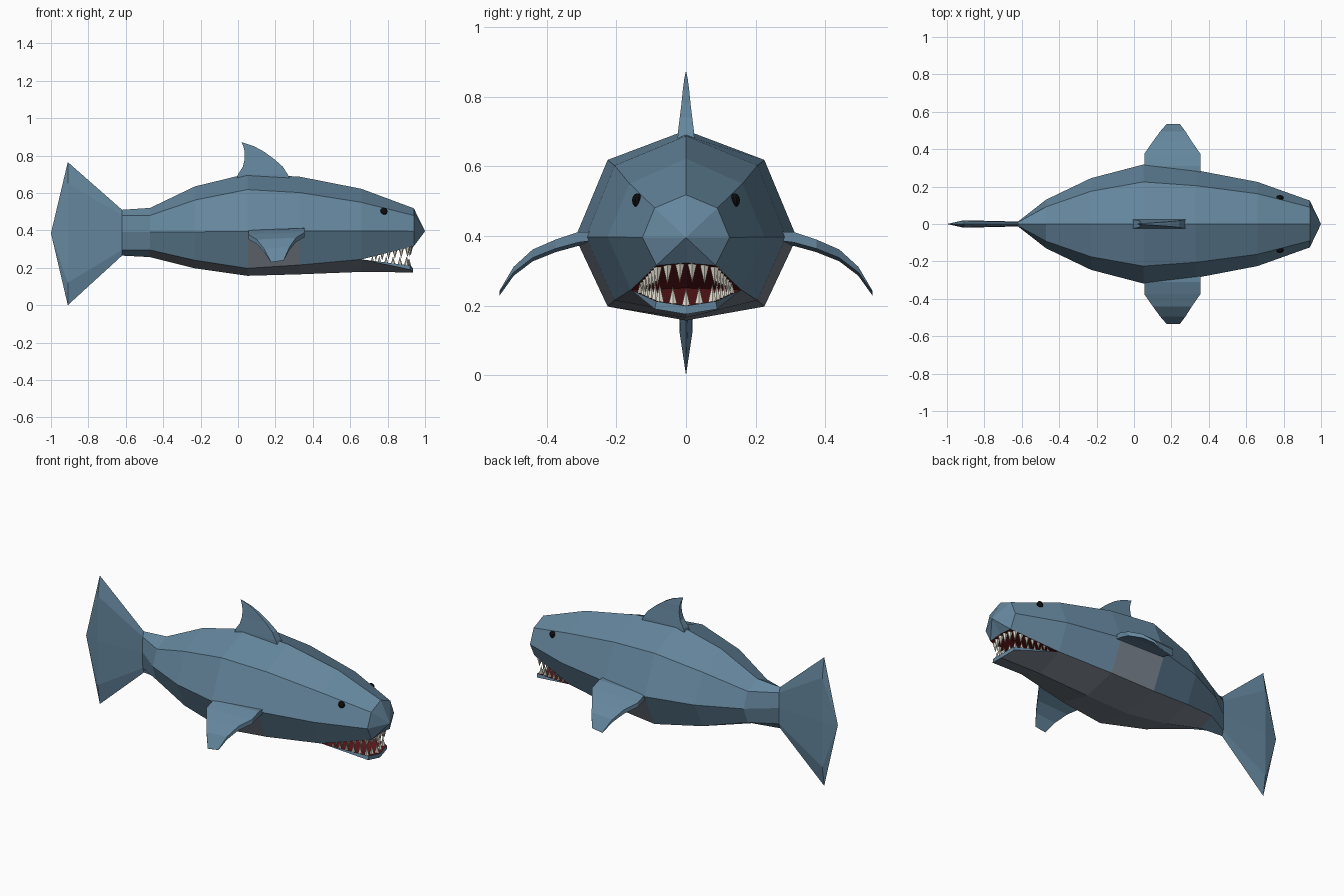
import bpy, bmesh
from mathutils import Vector

if "Cube" in bpy.data.objects:
    bpy.data.objects.remove(bpy.data.objects["Cube"])


def material(name, r, g, b):
    m = bpy.data.materials.new(name)
    m.diffuse_color = (r, g, b, 1)
    m.use_nodes = True
    m.node_tree.nodes["Principled BSDF"].inputs["Base Color"].default_value = m.diffuse_color
    return m


SKIN = material("skin", 0.13, 0.24, 0.34)
BELLY = material("belly", 0.19, 0.22, 0.26)
MOUTH = material("mouth_red", 0.12, 0.01, 0.012)
TOOTH = material("tooth_ivory", 0.75, 0.72, 0.62)
BLACK = material("eye_black", 0.004, 0.004, 0.004)


def finish(bm, name, mats):
    bmesh.ops.recalc_face_normals(bm, faces=bm.faces)
    mesh = bpy.data.meshes.new(name)
    bm.to_mesh(mesh)
    bm.free()
    for m in mats:
        mesh.materials.append(m)
    obj = bpy.data.objects.new(name, mesh)
    bpy.context.collection.objects.link(obj)
    return obj


def loft(bm, rings):
    for a, b in zip(rings, rings[1:]):
        for i in range(len(a)):
            j = (i + 1) % len(a)
            bm.faces.new((a[i], a[j], b[j], b[i]))


# Body: eight-sided sections from tail fin to jaw corner
# x, top z, (shoulder y, z), (side y, z), (lower y, z), bottom z
sections = [
    (-0.91, 0.765, (0.018, 0.65), (0.02, 0.385), (0.018, 0.12), 0.0),
    (-0.62, 0.51, (0.010, 0.48), (0.013, 0.39), (0.010, 0.295), 0.265),
    (-0.47, 0.52, (0.092, 0.48), (0.13, 0.39), (0.092, 0.295), 0.257),
    (-0.23, 0.635, (0.175, 0.562), (0.245, 0.392), (0.175, 0.24), 0.197),
    (0.05, 0.703, (0.225, 0.618), (0.318, 0.395), (0.225, 0.197), 0.157),
    (0.33, 0.687, (0.205, 0.602), (0.288, 0.397), (0.205, 0.215), 0.165),
    (0.66, 0.622, (0.162, 0.55), (0.225, 0.397), (0.158, 0.245), 0.178),
]
bm = bmesh.new()
V = lambda x, y, z: bm.verts.new((x, y, z))
rings = []
for x, top, sh, side, low, bot in sections:
    right = [V(x, -y, z) for y, z in (sh, side, low)]
    left = [V(x, y, z) for y, z in (low, side, sh)]
    rings.append([V(x, 0, top)] + right + [V(x, 0, bot)] + left)
loft(bm, rings)
tail_tip = V(-1.0, 0, 0.385)
for i in range(8):
    bm.faces.new((rings[0][i], rings[0][(i + 1) % 8], tail_tip))

# Upper head and snout
last = rings[-1]
head_l = [V(0.94, y, z) for y, z in ((0.09, 0.48), (0.125, 0.395), (0.085, 0.315))]
head_r = [V(0.94, -v.co.y, v.co.z) for v in head_l]
head_top, lip_mid = V(0.94, 0, 0.518), V(0.94, 0, 0.322)
back = [last[5], last[6], last[7], last[0], last[1], last[2], last[3]]
front = [head_l[2], head_l[1], head_l[0], head_top, *head_r]
nose = V(1.0, 0, 0.395)
for i in range(6):
    bm.faces.new((back[i], back[i + 1], front[i + 1], front[i]))
    bm.faces.new((front[i], front[i + 1], nose))
bm.faces.new((front[6], lip_mid, nose))
bm.faces.new((lip_mid, front[0], nose))

# Lower jaw
jl, jr = V(0.92, 0.085, 0.212), V(0.92, -0.085, 0.212)
bl, br = V(0.92, 0.09, 0.19), V(0.92, -0.09, 0.19)
jm, bmid = V(0.935, 0, 0.199), V(0.935, 0, 0.175)
cl, cr = last[5], last[3]
belly_jaw = [bm.faces.new((cl, last[4], bmid, bl)), bm.faces.new((cr, last[4], bmid, br))]
for f in ((cl, jl, bl), (cr, jr, br), (jl, jm, bmid, bl), (jm, jr, br, bmid)):
    bm.faces.new(f)

# Mouth cavity: roof and floor meeting at the throat
throat = V(0.55, 0, 0.25)
for corner, lip, jaw in ((cl, front[0], jl), (cr, front[6], jr)):
    for f in ((corner, lip, lip_mid), (corner, lip_mid, throat),
              (corner, jaw, jm), (corner, jm, throat)):
        bm.faces.new(f).material_index = 2

# Grey underside and side patches behind the pectoral fins
for f in belly_jaw:
    f.material_index = 1
for f in bm.faces:
    c = f.calc_center_median()
    under = all(v in [r[k] for r in rings[2:] for k in (3, 4, 5)] for v in f.verts)
    patch = 0.1 < c.x < 0.3 and 0.25 < c.z < 0.38
    if under or patch:
        f.material_index = 1
finish(bm, "body", [SKIN, BELLY, MOUTH])


def fin(name, sections):
    """Loft four-cornered fin sections and cap both ends."""
    b = bmesh.new()
    rs = [[b.verts.new(p) for p in s] for s in sections]
    loft(b, rs)
    b.faces.new(rs[0])
    b.faces.new(rs[-1])
    return finish(b, name, [SKIN])


# Dorsal fin: z, rear x, front x, half thickness
fin("dorsal_fin", [
    [(x0, -t, z), (x1, -t, z), (x1, t, z), (x0, t, z)] for z, x0, x1, t in (
        (0.66, -0.012, 0.285, 0.025), (0.70, 0.0, 0.265, 0.023),
        (0.74, 0.026, 0.24, 0.018), (0.78, 0.036, 0.195, 0.013),
        (0.82, 0.036, 0.14, 0.009), (0.85, 0.028, 0.085, 0.005),
        (0.87, 0.018, 0.025, 0.001))])

# Pectoral fins: y, z, rear x, front x, half thickness
for side, word in ((-1, "right"), (1, "left")):
    fin("pectoral_fin_" + word, [
        [(x0, side * y, z - t - 0.004), (x1, side * y, z - t + 0.006),
         (x1, side * y, z + t + 0.006), (x0, side * y, z + t - 0.004)]
        for y, z, x0, x1, t in (
            (0.27, 0.393, 0.055, 0.355, 0.013), (0.31, 0.390, 0.055, 0.355, 0.015),
            (0.375, 0.370, 0.055, 0.355, 0.013), (0.44, 0.343, 0.10, 0.31, 0.012),
            (0.495, 0.297, 0.14, 0.275, 0.008), (0.535, 0.235, 0.175, 0.245, 0.002))])

    # Eyes
    b = bmesh.new()
    bmesh.ops.create_uvsphere(b, u_segments=10, v_segments=6, radius=0.02)
    eye = finish(b, "eye_" + word, [BLACK])
    eye.location = (0.78, side * 0.14, 0.502)
    eye.scale = (1, 0.75, 1)


# Teeth: cones spaced along each lip
def teeth(name, path, count, length, direction):
    b = bmesh.new()
    pts = [Vector(p) for p in path]
    lens = [(q - p).length for p, q in zip(pts, pts[1:])]
    for i in range(count):
        d = sum(lens) * (i + 0.5) / count
        k = 0
        while d > lens[k] and k < len(lens) - 1:
            d -= lens[k]
            k += 1
        p = pts[k].lerp(pts[k + 1], d / lens[k])
        size = length * (0.55 + 0.45 * min(1, max(0, (p.x - 0.7) / 0.2)))
        base = [b.verts.new(p + Vector((dx, dy, 0)) * size * 0.27)
                for dx, dy in ((1, 0), (.5, .87), (-.5, .87), (-1, 0), (-.5, -.87), (.5, -.87))]
        tip = b.verts.new(p + Vector((0, 0, direction * size)))
        b.faces.new(base)
        for a, c in zip(base, base[1:] + base[:1]):
            b.faces.new((a, c, tip))
    finish(b, name, [TOOTH])


teeth("upper_teeth", [(0.72, -0.13, 0.267), (0.915, -0.08, 0.314), (0.925, 0, 0.322),
                      (0.915, 0.08, 0.314), (0.72, 0.13, 0.267)], 16, 0.056, -1)
teeth("lower_teeth", [(0.70, -0.138, 0.237), (0.90, -0.078, 0.211), (0.915, 0, 0.2),
                      (0.90, 0.078, 0.211), (0.70, 0.138, 0.237)], 15, 0.05, 1)
